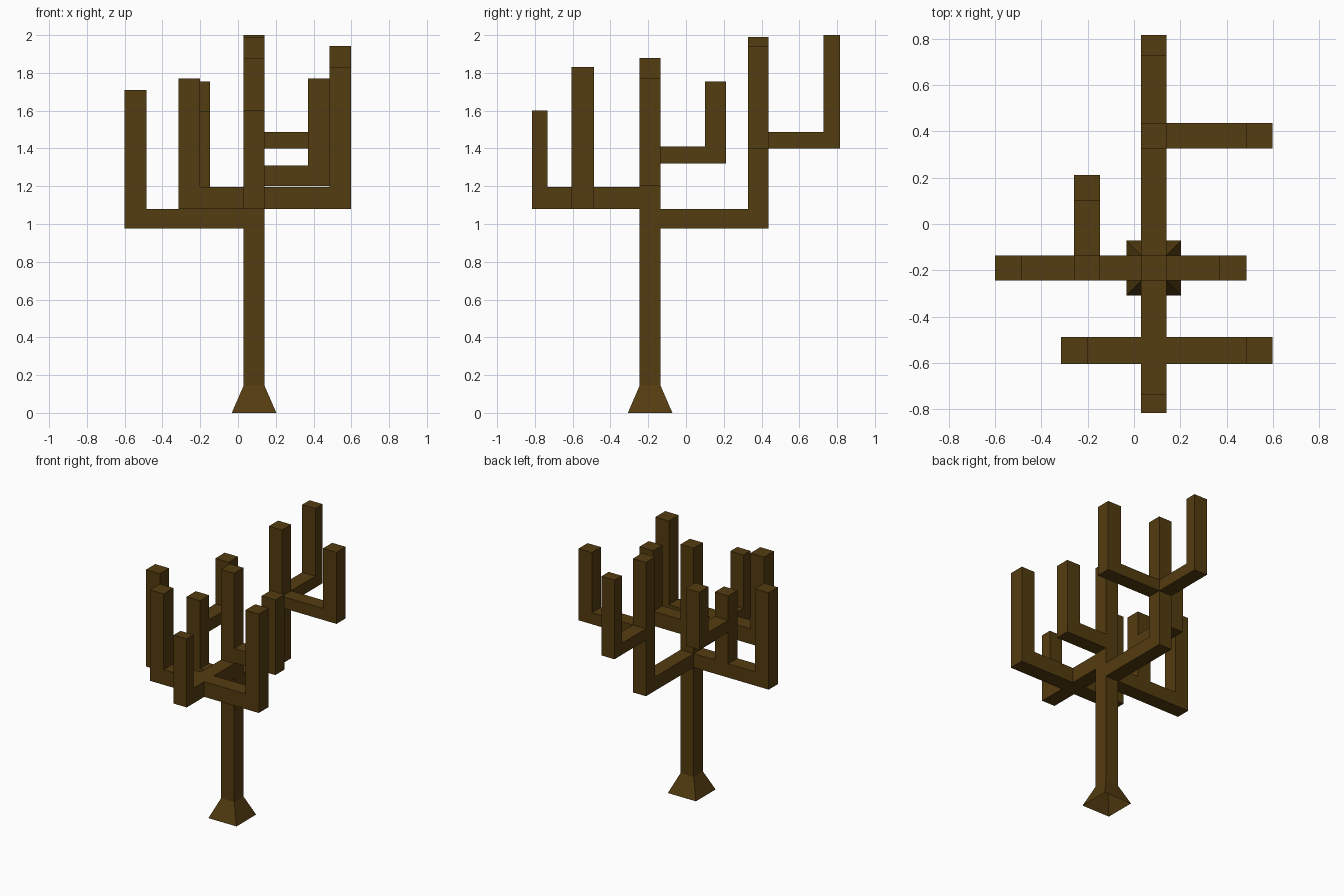
import bpy
import bmesh

cube = bpy.data.objects.get("Cube")
if cube:
    bpy.data.objects.remove(cube, do_unlink=True)

bark = bpy.data.materials.new("dark_brown_bark")
bark.use_nodes = True
colour = (0.088, 0.045, 0.005, 1)
bark.diffuse_color = colour
bark.node_tree.nodes["Principled BSDF"].inputs["Base Color"].default_value = colour


def finish(name, bm):
    bmesh.ops.recalc_face_normals(bm, faces=bm.faces)
    mesh = bpy.data.meshes.new(name)
    bm.to_mesh(mesh)
    bm.free()
    mesh.materials.append(bark)
    obj = bpy.data.objects.new(name, mesh)
    bpy.context.collection.objects.link(obj)
    return obj


def branch(name, axis, side, start, inner, end, low, elbow, top):
    """L-shaped limb: runs along axis from start to end, then rises to top.
    side is its extent across the axis, inner the inside of the upright."""
    profile = [(start, low), (end, low), (end, top),
               (inner, top), (inner, elbow), (start, elbow)]
    bm = bmesh.new()
    rings = []
    for s in side:
        rings.append([bm.verts.new((p, s, z) if axis == "x" else (s, p, z))
                      for p, z in profile])
    a, b = rings
    n = len(profile)
    for i in range(n):
        j = (i + 1) % n
        bm.faces.new((a[i], a[j], b[j], b[i]))
    # each side is a foot quad and an upright quad
    for r in rings:
        bm.faces.new((r[0], r[1], r[4], r[5]))
        bm.faces.new((r[1], r[2], r[3], r[4]))
    return finish(name, bm)


def post(name, xs, ys, low, top):
    bm = bmesh.new()
    bmesh.ops.create_cube(bm, size=1)
    for v in bm.verts:
        v.co = (xs[v.co.x > 0], ys[v.co.y > 0], top if v.co.z > 0 else low)
    return finish(name, bm)


TX, TY = (0.03, 0.14), (-0.245, -0.135)    # trunk extents
FRONT, BACK = (-0.605, -0.487), (0.327, 0.437)
TWIG = (-0.26, -0.147)

# Trunk with a flared foot, open underneath
bm = bmesh.new()
cx, cy = sum(TX) / 2, sum(TY) / 2
rings = []
for half, z in ((0.118, 0), (0.055, 0.145), (0.055, 1.88)):
    rings.append([bm.verts.new((cx + half * sx, cy + half * sy, z))
                  for sx, sy in ((-1, -1), (1, -1), (1, 1), (-1, 1))])
for low, high in zip(rings, rings[1:]):
    for i in range(4):
        j = (i + 1) % 4
        bm.faces.new((low[i], low[j], high[j], high[i]))
bm.faces.new(rings[-1])
finish("trunk", bm)

# Side limbs on the trunk
branch("right_limb", "x", TY, TX[0], -0.485, -0.6, 0.975, 1.08, 1.71)
branch("left_limb", "x", TY, TX[1], 0.37, 0.485, 1.2, 1.31, 1.77)

# Twig rising from the right limb, with a fork to the back
post("right_twig", TWIG, TY, 1.08, 1.595)
branch("right_twig_fork", "y", TWIG, TY[1], 0.1, 0.212, 1.32, 1.41, 1.755)

# Front limb with a fork to each side
branch("front_limb", "y", TX, TY[0], -0.733, -0.815, 1.08, 1.195, 1.6)
branch("front_right_fork", "x", FRONT, TX[0], -0.2, -0.315, 1.08, 1.195, 1.77)
branch("front_left_fork", "x", FRONT, TX[1], 0.485, 0.598, 1.08, 1.195, 1.83)

# Back limb with its two upper forks
branch("back_limb", "y", TX, TY[1], BACK[0], BACK[1], 0.975, 1.08, 1.99)
branch("back_rear_fork", "y", TX, BACK[1], 0.727, 0.815, 1.4, 1.487, 2.0)
branch("back_left_fork", "x", BACK, TX[1], 0.485, 0.598, 1.4, 1.487, 1.943)
